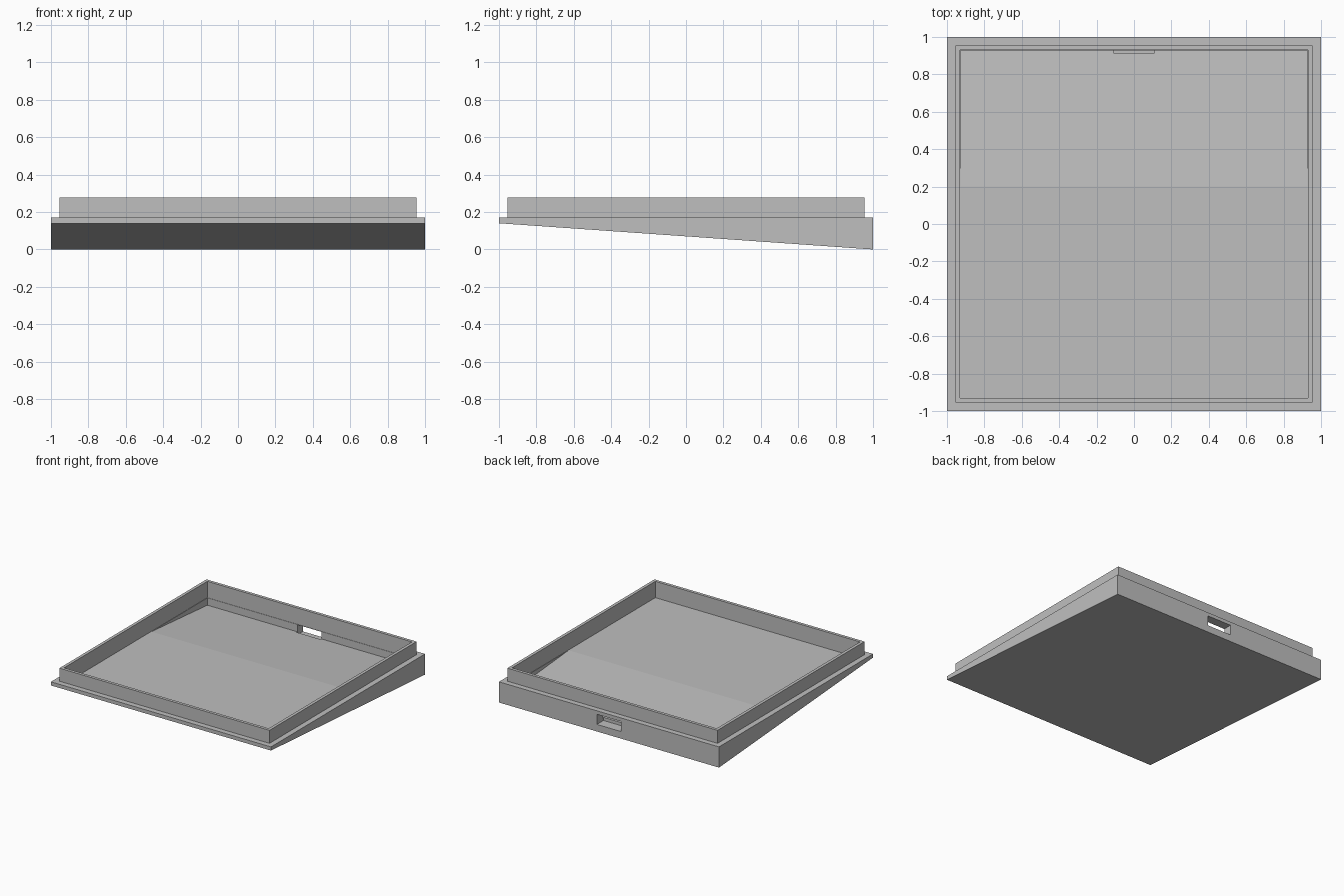
import bpy
import bmesh

cube = bpy.data.objects.get("Cube")
if cube:
    bpy.data.objects.remove(cube, do_unlink=True)

grey = bpy.data.materials.new("plain grey")
grey.use_nodes = True
colour = (0.52, 0.52, 0.52, 1)
grey.diffuse_color = colour
grey.node_tree.nodes["Principled BSDF"].inputs["Base Color"].default_value = colour


def prism(name, profile, half_width):
    """Extrude a side profile of (y, z) points across x."""
    bm = bmesh.new()
    face = bm.faces.new([bm.verts.new((-half_width, y, z)) for y, z in profile])
    out = bmesh.ops.extrude_face_region(bm, geom=[face])
    moved = [v for v in out["geom"] if isinstance(v, bmesh.types.BMVert)]
    bmesh.ops.translate(bm, verts=moved, vec=(2 * half_width, 0, 0))
    bmesh.ops.recalc_face_normals(bm, faces=bm.faces)
    mesh = bpy.data.meshes.new(name)
    bm.to_mesh(mesh)
    bm.free()
    mesh.materials.append(grey)
    obj = bpy.data.objects.new(name, mesh)
    bpy.context.collection.objects.link(obj)
    return obj


def box(name, half_width, y0, y1, z0, z1):
    return prism(name, [(y0, z0), (y1, z0), (y1, z1), (y0, z1)], half_width)


def combine(target, tool, operation):
    """Apply a boolean and remove its helper object."""
    tool.hide_render = True
    mod = target.modifiers.new(tool.name, "BOOLEAN")
    mod.operation = operation
    mod.solver = "EXACT"
    mod.object = tool
    bpy.context.view_layer.objects.active = target
    bpy.ops.object.modifier_apply(modifier=mod.name)
    bpy.data.objects.remove(tool, do_unlink=True)


# Wedge body, thin at the front and deep at the back
TOP, LEDGE, FLOOR = 0.277, 0.17, 0.143
tray = prism("wedge_tray", [(-1, 0.14), (1, 0), (1, LEDGE), (-1, LEDGE)], 1)

# Raised rim set in from the ledge
combine(tray, box("rim", 0.955, -0.955, 0.955, 0.155, TOP), "UNION")

# Main recess, with a floor that dips towards the back
combine(tray, box("recess", 0.93, -0.93, 0.93, FLOOR, 0.4), "DIFFERENCE")
dip = [(0.2, FLOOR), (0.927, 0.083), (0.927, 0.2), (0.2, 0.2)]
combine(tray, prism("floor_dip", dip, 0.927), "DIFFERENCE")

# Cable slot through the back wall
combine(tray, box("cable_slot", 0.11, 0.915, 1.1, 0.058, 0.141), "DIFFERENCE")
